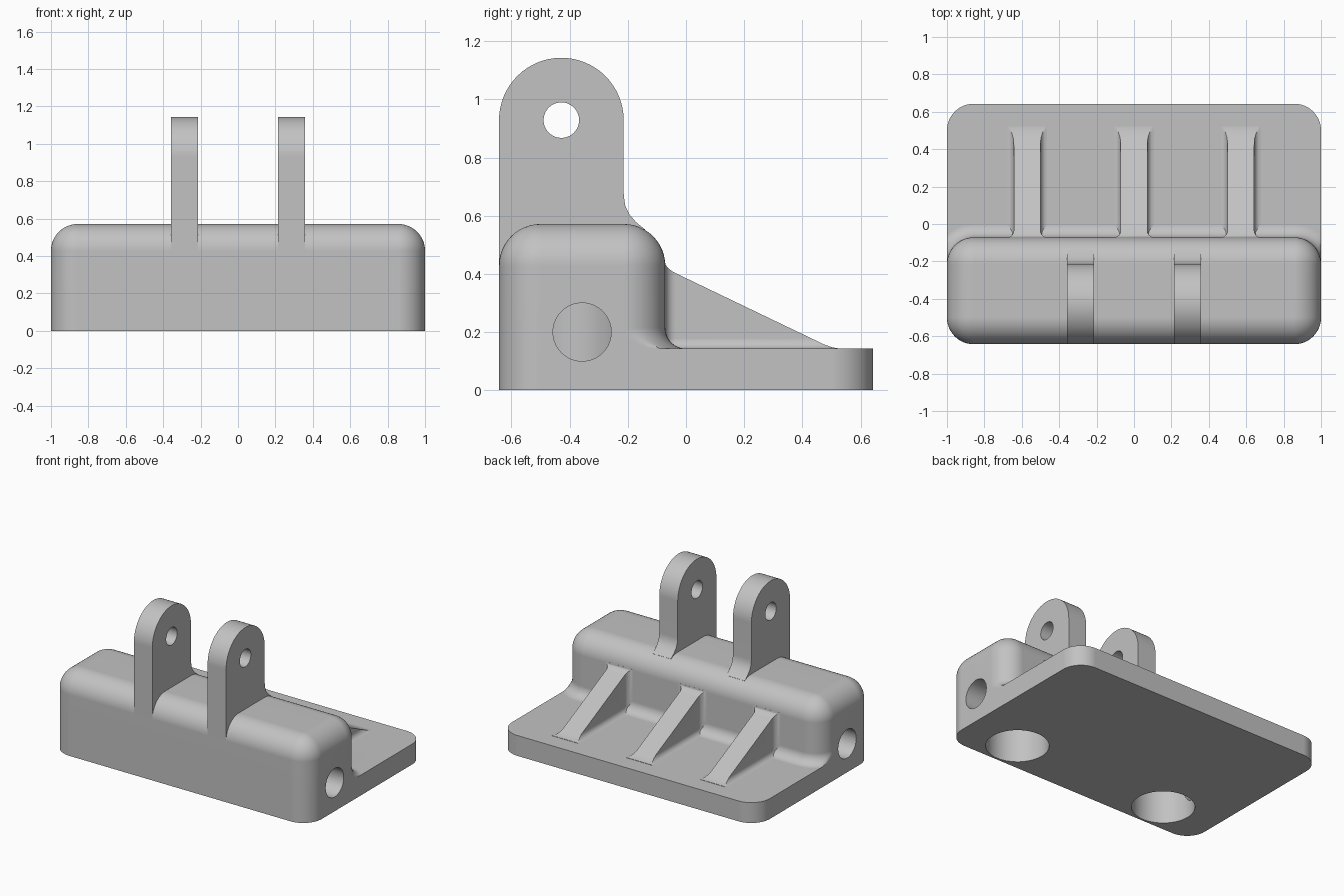
import bpy, bmesh, math
from math import sin, cos, pi, sqrt

cube = bpy.data.objects.get("Cube")
if cube:
    bpy.data.objects.remove(cube)

U = 1 / 14                      # design module
R = 2 * U                       # main corner radius
FRONT, BACK, WALL = -9 * U, 9 * U, -U
PLATE_Z, BLOCK_Z = 2 * U, 8 * U

grey = bpy.data.materials.new("light grey")
grey.use_nodes = True
COLOUR = (0.54, 0.54, 0.54, 1)
grey.diffuse_color = COLOUR
grey.node_tree.nodes["Principled BSDF"].inputs["Base Color"].default_value = COLOUR


def finish(name, bm):
    bmesh.ops.remove_doubles(bm, verts=bm.verts, dist=1e-5)
    bmesh.ops.recalc_face_normals(bm, faces=bm.faces)
    mesh = bpy.data.meshes.new(name)
    bm.to_mesh(mesh)
    bm.free()
    mesh.materials.append(grey)
    obj = bpy.data.objects.new(name, mesh)
    bpy.context.collection.objects.link(obj)
    return obj


def loft(name, rings):
    """Skin closed rings of equal length and cap both ends."""
    bm = bmesh.new()
    loops = [[bm.verts.new(p) for p in ring] for ring in rings]
    n = len(loops[0])
    for a, b in zip(loops, loops[1:]):
        for i in range(n):
            j = (i + 1) % n
            bm.faces.new((a[i], a[j], b[j], b[i]))
    bm.faces.new(loops[0])
    bm.faces.new(loops[-1])
    return finish(name, bm)


def cylinder(name, radius, start, end, axis):
    def ring(s):
        pts = []
        for i in range(64):
            a = 2 * pi * i / 64
            p, q = radius * cos(a), radius * sin(a)
            pts.append((start[0] + p, start[1] + q, s) if axis == "z"
                       else (s, start[1] + p, start[2] + q))
        return pts
    return loft(name, [ring(start[2] if axis == "z" else start[0]), ring(end)])


def boolean(obj, tool, operation):
    mod = obj.modifiers.new(operation.lower(), "BOOLEAN")
    mod.operation, mod.solver, mod.object = operation, "EXACT", tool
    bpy.context.view_layer.objects.active = obj
    bpy.ops.object.modifier_apply(modifier=mod.name)
    bpy.data.objects.remove(tool)


def smooth(obj):
    bpy.ops.object.select_all(action="DESELECT")
    obj.select_set(True)
    bpy.context.view_layer.objects.active = obj
    bpy.ops.object.shade_smooth_by_angle(angle=math.radians(32))
    mod = obj.modifiers.new("even shading", "WEIGHTED_NORMAL")
    mod.keep_sharp = True


def outline(z, back, inset=0.0, steps=12):
    """Rounded rectangle; a negative inset flares only the rear corners."""
    pts = []
    for k, (sx, y) in enumerate(((1, back - R), (-1, back - R),
                                 (-1, FRONT + R), (1, FRONT + R))):
        r = R - (inset if k < 2 else max(inset, 0))
        for i in range(steps + 1):
            a = (k + i / steps) * pi / 2
            x = sx * (1 - R) + r * cos(a)
            pts.append((max(-1, min(1, x)), y + r * sin(a), z))
    return pts


def flare(t, f):
    """Width of a concave fillet of radius f at distance t from its wall."""
    t = max(0, t)
    return f - sqrt(f * f - (f - t) ** 2) if t < f else 0


# Base plate
body = loft("bracket_body", [outline(0, BACK), outline(PLATE_Z, BACK)])

# Raised block with a concave foot and rounded top
rings = [outline(0, WALL, -U)]
for i in range(9):
    a = i / 8 * pi / 2
    rings.append(outline(PLATE_Z + U * (1 - cos(a)), WALL, -U * (1 - sin(a))))
for i in range(13):
    a = i / 12 * pi / 2
    rings.append(outline(BLOCK_Z - R + R * sin(a), WALL, R * (1 - cos(a))))
boolean(body, loft("block", rings), "UNION")

# Blind sockets underneath, each met by a bore from the end
for s in (-1, 1):
    boolean(body, cylinder("socket_cutter", 0.2, (s * 0.6, -6 * U, -0.1), 6 * U, "z"),
            "DIFFERENCE")
    boolean(body, cylinder("bore_cutter", 0.1, (s * 1.1, -5 * U, 0.2), s * 0.6, "x"),
            "DIFFERENCE")
smooth(body)


# Lugs with rounded heads, pin holes and a fillet behind
def lug(name, x):
    cy, cz, r = -6 * U, 13 * U, 3 * U
    prof = [(FRONT, BLOCK_Z - R)]
    prof += [(cy - r * cos(pi * i / 32), cz + r * sin(pi * i / 32)) for i in range(33)]
    prof += [(-.214, .67), (-.209, .635), (-.195, .605), (-.172, .578),
             (-.14, .552), (-.2, BLOCK_Z - R)]
    obj = loft(name, [[(x + w, y, z) for y, z in prof] for w in (-U, U)])
    boolean(obj, cylinder("pin_cutter", 0.061, (x - 0.2, cy, cz), x + 0.2, "x"),
            "DIFFERENCE")
    smooth(obj)


lug("left_lug", 4 * U)
lug("right_lug", -4 * U)


# Sloping ribs with small fillets into the plate and the block
def rib(name, x):
    f, tip = U / 2, 0.505
    stations = [WALL - 0.03, WALL] + [WALL + f * k for k in (.06, .15, .3, .5, .75, 1)]
    stations += [WALL + f + (0.42 - WALL - f) * i / 6 for i in range(1, 7)]
    stations += [0.44, 0.46, 0.475, 0.49, 0.505, 0.52]
    rings = []
    for y in stations:
        run = max(y, WALL)
        top = max(0.48 * (tip - run), 0) + 0.5 * flare(run - WALL, f)
        top += 0.004 * max(0, 1 - abs(run - tip) / 0.03)
        side = []
        for t in [f * k for k in (0, .06, .15, .3, .5, .75, 1)] + [max(top, f)]:
            h = min(t, top)
            w = U + flare(h, f) + flare(run - WALL, f)
            side.append((w, PLATE_Z + h))
        side.insert(0, (side[0][0], PLATE_Z - 0.01))
        rings.append([(x + w, y, z) for w, z in side]
                     + [(x - w, y, z) for w, z in reversed(side)])
    smooth(loft(name, rings))


for label, px in (("left", 8 * U), ("middle", 0), ("right", -8 * U)):
    rib(label + "_rib", px)
